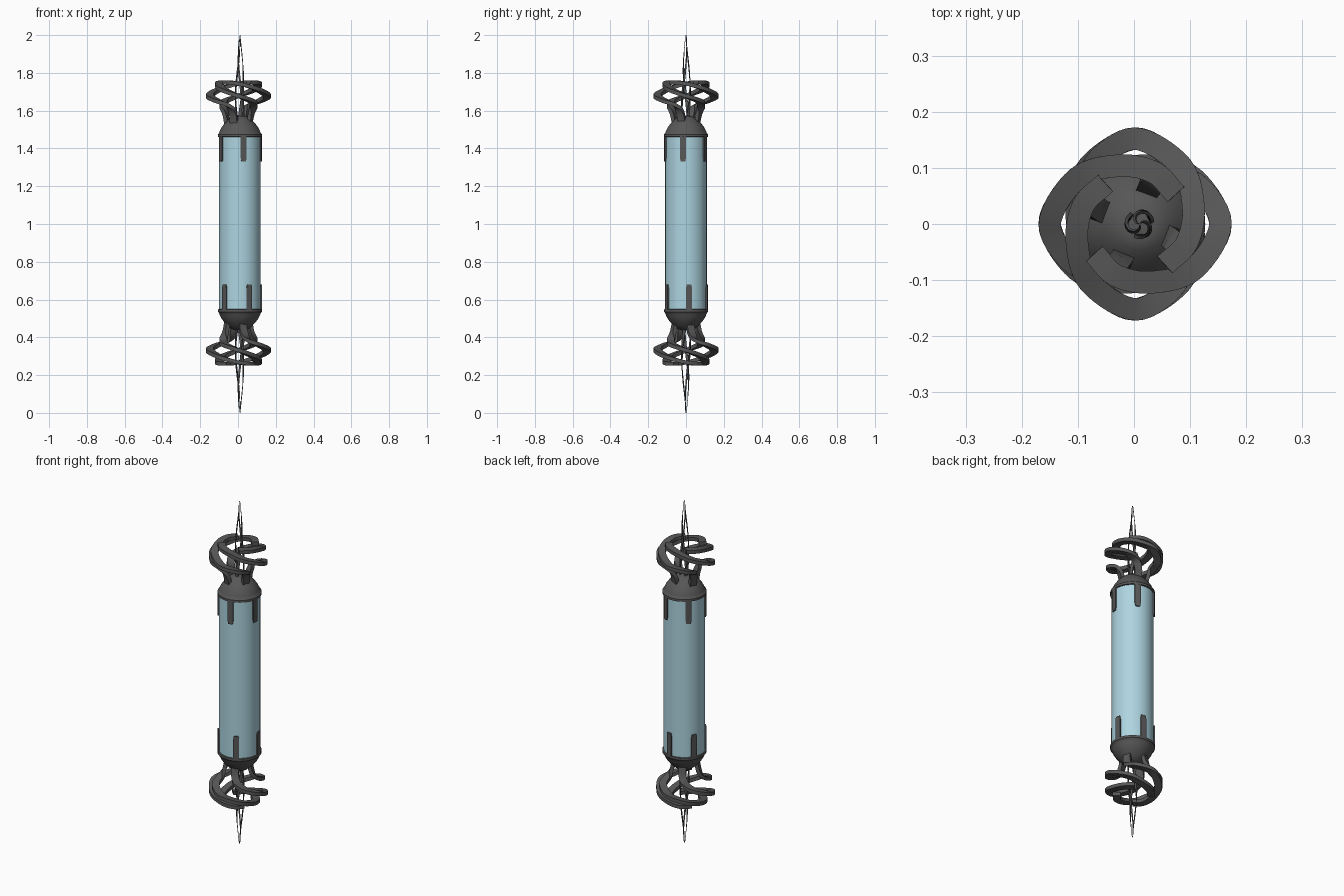
import bpy, bmesh, math
from mathutils import Vector, Matrix

if "Cube" in bpy.data.objects:
    bpy.data.objects.remove(bpy.data.objects["Cube"], do_unlink=True)


def material(name, rgb):
    m = bpy.data.materials.new(name)
    m.use_nodes = True
    m.diffuse_color = (*rgb, 1)
    m.node_tree.nodes["Principled BSDF"].inputs["Base Color"].default_value = (*rgb, 1)
    return m


METAL = material("dark grey metal", (0.095, 0.095, 0.095))
GLASS = material("pale blue glass", (0.42, 0.66, 0.75))
AXIS_X = 0.01      # axis of the tube
MID = 1.005        # middle height


def loft(name, rings, mat, place):
    """Skin a list of equal point loops and close both ends."""
    bm = bmesh.new()
    loops = [[bm.verts.new(place @ Vector(p)) for p in ring] for ring in rings]
    n = len(loops[0])
    for a, b in zip(loops, loops[1:]):
        for i in range(n):
            j = (i + 1) % n
            bm.faces.new((a[i], a[j], b[j], b[i]))
    bm.faces.new(loops[0])
    bm.faces.new(loops[-1])
    bmesh.ops.recalc_face_normals(bm, faces=bm.faces)
    mesh = bpy.data.meshes.new(name)
    bm.to_mesh(mesh)
    bm.free()
    mesh.materials.append(mat)
    ob = bpy.data.objects.new(name, mesh)
    bpy.context.collection.objects.link(ob)
    bpy.ops.object.select_all(action='DESELECT')
    ob.select_set(True)
    bpy.context.view_layer.objects.active = ob
    bpy.ops.object.shade_smooth_by_angle(angle=math.radians(35))
    return ob


def polar(r, deg, z):
    a = math.radians(deg)
    return Vector((r * math.cos(a), r * math.sin(a), z))


def revolve(name, profile, mat, place, sides=48):
    rings = [[polar(r, 360 * i / sides, z) for i in range(sides)] for r, z in profile]
    return loft(name, rings, mat, place)


def spline(points, steps):
    """Smooth curve through the control points."""
    pts = [2 * points[0] - points[1]] + points + [2 * points[-1] - points[-2]]
    out = []
    for a, b, c, d in zip(pts, pts[1:], pts[2:], pts[3:]):
        for k in range(steps):
            t = k / steps
            out.append(0.5 * (2 * b + (c - a) * t + (2 * a - 5 * b + 4 * c - d) * t * t
                              + (3 * b - a - 3 * c + d) * t ** 3))
    return out + [points[-1]]


def ribbon(name, path, width, thick, normal, place):
    """Sweep a flat bar; width and thick are functions of 0..1."""
    rings = []
    last = len(path) - 1
    for i, p in enumerate(path):
        t = i / last
        tangent = (path[min(i + 1, last)] - path[max(i - 1, 0)]).normalized()
        side = tangent.cross(normal(p, t)).normalized()
        up = side.cross(tangent)
        w, h = side * width(t) / 2, up * thick(t) / 2
        rings.append([p - w - h, p + w - h, p + w + h, p - w + h])
    loft(name, rings, METAL, place)


def outward(p):
    return Vector((p.x, p.y, 0)).normalized()


def arm_normal(p, t):
    # stem faces outward, then the bar turns to lie flat
    s = min(1, t / 0.3)
    s = s * s * (3 - 2 * s)
    return Vector((0, 0, 1)) * s - outward(p) * (1 - s)


# Glass tube
axis = Matrix.Translation((AXIS_X, 0, MID))
revolve("glass_tube", [(0.11, -0.462), (0.11, 0.462)], GLASS, axis)

CAP = [(0.105, 0.455), (0.117, 0.457), (0.117, 0.47), (0.111, 0.475), (0.106, 0.488),
       (0.097, 0.506), (0.083, 0.525), (0.064, 0.545), (0.046, 0.559), (0.03, 0.566)]
ARM = [(0.06, 248, 0.51), (0.073, 248, 0.575), (0.095, 237, 0.62), (0.13, 213, 0.645),
       (0.152, 180, 0.673), (0.132, 142, 0.706), (0.108, 106, 0.731),
       (0.098, 70, 0.743), (0.09, 36, 0.745)]

for label, flip in (("upper", 0), ("lower", math.pi)):
    turn = Matrix.Rotation(flip, 4, 'X')
    place = axis @ turn

    # Domed end cap with rim
    revolve(f"{label}_cap", CAP, METAL, place)

    # Clasps gripping the tube
    for k in range(5):
        centre = 352 + 72 * k
        rings = []
        for d, z in ((-8, 0.345), (-6, 0.326), (6, 0.326), (8, 0.345)):
            a = centre + d
            rings.append([polar(0.106, a, z), polar(0.117, a, z),
                          polar(0.117, a, 0.462), polar(0.106, a, 0.462)])
        loft(f"{label}_clasp_{k + 1}", rings, METAL, place)

    # Swirling arms
    arm_place = Matrix.Translation((0.002, 0, MID)) @ turn
    for k in range(4):
        path = spline([polar(r, a + 90 * k, z) for r, a, z in ARM], 7)
        ribbon(f"{label}_arm_{k + 1}", path, lambda t: 0.04, lambda t: 0.02,
               arm_normal, arm_place)

    # Thin twisted strands meeting in a point
    spike_place = Matrix.Translation((AXIS_X, 0, 1)) @ turn
    for k in range(3):
        path = []
        for i in range(33):
            t = i / 32
            r = 0.002 + 0.021 * math.sin(math.pi * (0.35 + 0.65 * t))
            path.append(polar(r, 120 * k + 20 + 150 * t, 0.55 + 0.45 * t))
        ribbon(f"{label}_strand_{k + 1}", path, lambda t: 0.015 * (1 - t) + 0.002,
               lambda t: 0.005 * (1 - t) + 0.002, lambda p, t: outward(p), spike_place)
